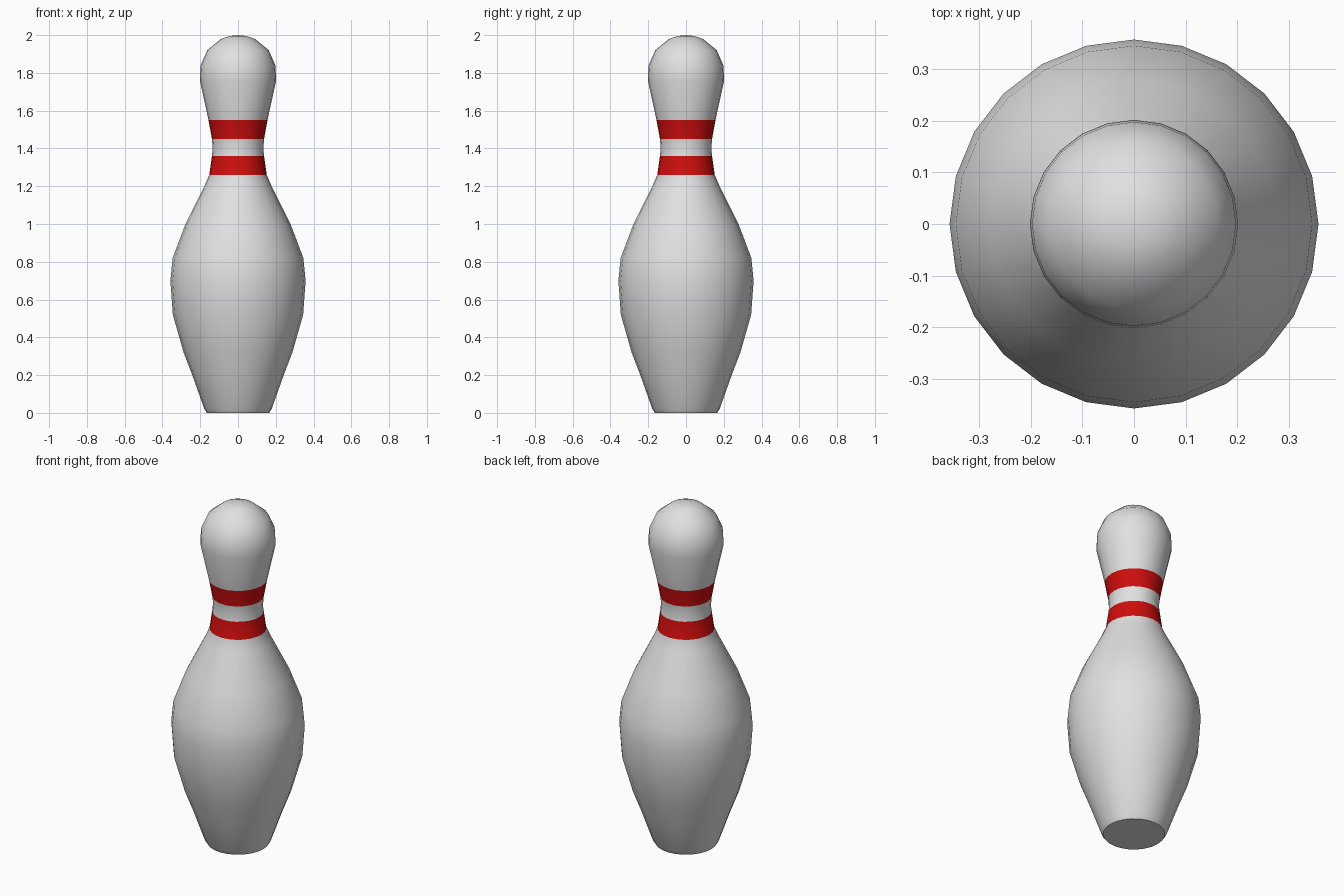
import bpy, bmesh, math

cube = bpy.data.objects.get("Cube")
if cube:
    bpy.data.objects.remove(cube, do_unlink=True)


def make_material(name, colour):
    mat = bpy.data.materials.new(name)
    mat.use_nodes = True
    mat.diffuse_color = colour
    mat.node_tree.nodes["Principled BSDF"].inputs["Base Color"].default_value = colour
    return mat


# Outline of the pin as (radius, height), from the foot to the crown
PROFILE = [(0.165, 0.0), (0.178, 0.02), (0.242, 0.2), (0.288, 0.32), (0.345, 0.52),
           (0.358, 0.7), (0.346, 0.82), (0.278, 1.0), (0.178, 1.2), (0.152, 1.26),
           (0.138, 1.36), (0.134, 1.4), (0.138, 1.45), (0.156, 1.55), (0.202, 1.76),
           (0.198, 1.84), (0.163, 1.92), (0.09, 1.98), (0.045, 1.995)]
BANDS = [(1.26, 1.36), (1.45, 1.55)]
SIDES = 24

bm = bmesh.new()
rings = []
for radius, z in PROFILE:
    angles = [2 * math.pi * i / SIDES for i in range(SIDES)]
    rings.append([bm.verts.new((radius * math.cos(a), radius * math.sin(a), z)) for a in angles])

# Side walls
for low, high in zip(rings, rings[1:]):
    for i in range(SIDES):
        j = (i + 1) % SIDES
        bm.faces.new((low[i], low[j], high[j], high[i]))

# Flat foot and closed crown
bm.faces.new(rings[0][::-1])
crown = bm.verts.new((0, 0, 2.0))
for i in range(SIDES):
    bm.faces.new((rings[-1][i], rings[-1][(i + 1) % SIDES], crown))

# Red stripes around the neck
for face in bm.faces:
    z = face.calc_center_median().z
    face.material_index = int(any(a < z < b for a, b in BANDS))

mesh = bpy.data.meshes.new("bowling_pin")
bm.to_mesh(mesh)
bm.free()
mesh.materials.append(make_material("pin white", (0.75, 0.75, 0.75, 1)))
mesh.materials.append(make_material("stripe red", (0.62, 0.004, 0.004, 1)))

pin = bpy.data.objects.new("bowling_pin", mesh)
bpy.context.collection.objects.link(pin)
bpy.context.view_layer.objects.active = pin
pin.select_set(True)
bpy.ops.object.shade_smooth_by_angle(angle=math.radians(45))
